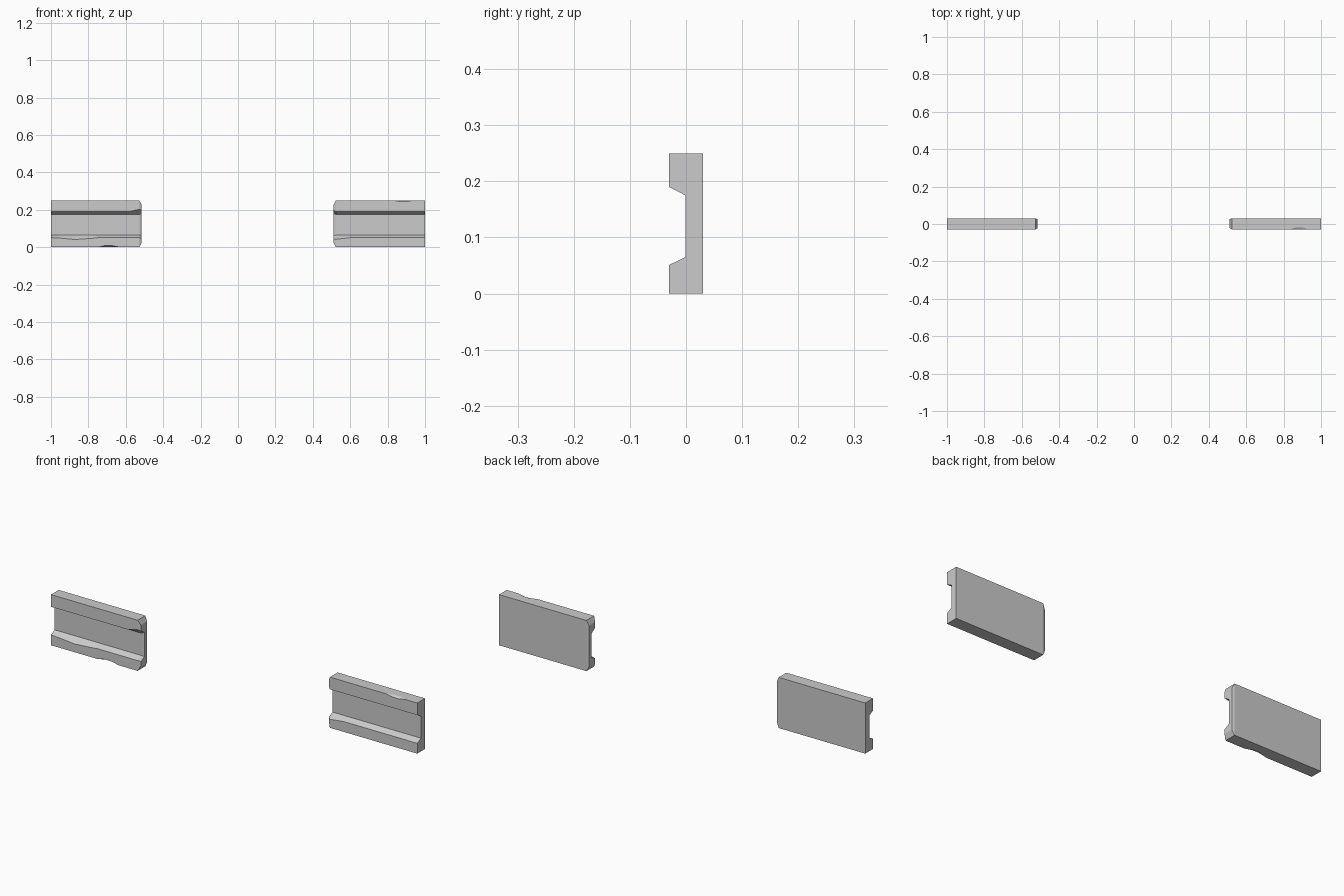
import bpy, bmesh

if "Cube" in bpy.data.objects:
    bpy.data.objects.remove(bpy.data.objects["Cube"])

def section(x, lip=0.051, low=0.0, high=0.0, notch=0.190, end=False):
    """Channel cross-section at x. low/high are chip depths on the outer front edges."""
    pts = [(0.03, 0.0), (-0.03 + 1.8 * low, 0.0), (-0.03, low),
           (-0.03, lip), (-0.001, 0.065), (-0.001, 0.175), (-0.03, notch),
           (-0.03, 0.25 - high), (-0.03 + 1.8 * high, 0.25), (0.03, 0.25)]
    if end:
        # worn, bevelled inner end
        pts = [(0.026, 0.024), (-0.022, 0.024), (-0.022, 0.024),
               (-0.022, 0.046), (0.006, 0.060), (0.006, 0.180), (-0.022, 0.198),
               (-0.022, 0.226), (-0.022, 0.226), (0.026, 0.226)]
    return [(x, y, z) for y, z in pts]

def panel(name, stations):
    bm = bmesh.new()
    rings = [[bm.verts.new(p) for p in section(**s)] for s in stations]
    n = len(rings[0])
    for a, b in zip(rings, rings[1:]):
        for i in range(n):
            j = (i + 1) % n
            bm.faces.new((a[i], a[j], b[j], b[i]))
    bm.faces.new(rings[0])
    bm.faces.new(rings[-1][::-1])
    bmesh.ops.remove_doubles(bm, verts=bm.verts[:], dist=0.0004)
    bmesh.ops.dissolve_limit(bm, angle_limit=0.01, verts=bm.verts[:], edges=bm.edges[:])
    bmesh.ops.recalc_face_normals(bm, faces=bm.faces[:])
    me = bpy.data.meshes.new(name)
    bm.to_mesh(me)
    bm.free()
    ob = bpy.data.objects.new(name, me)
    bpy.context.collection.objects.link(ob)
    return ob

# Left channel panel: chips on the lower lip, bottom edge and upper lip end
panel("left_panel", [
    dict(x=-1.0), dict(x=-0.96, lip=0.049), dict(x=-0.87, lip=0.041),
    dict(x=-0.76, lip=0.049), dict(x=-0.75),
    dict(x=-0.71, low=0.009), dict(x=-0.67, low=0.008), dict(x=-0.63),
    dict(x=-0.58), dict(x=-0.527, notch=0.203), dict(x=-0.515, end=True)])

# Right channel panel: chips on the top edge and lower lip end
panel("right_panel", [
    dict(x=0.511, end=True), dict(x=0.523, lip=0.042), dict(x=0.60),
    dict(x=0.83), dict(x=0.87, high=0.007), dict(x=0.90, high=0.007),
    dict(x=0.935), dict(x=1.0)])
